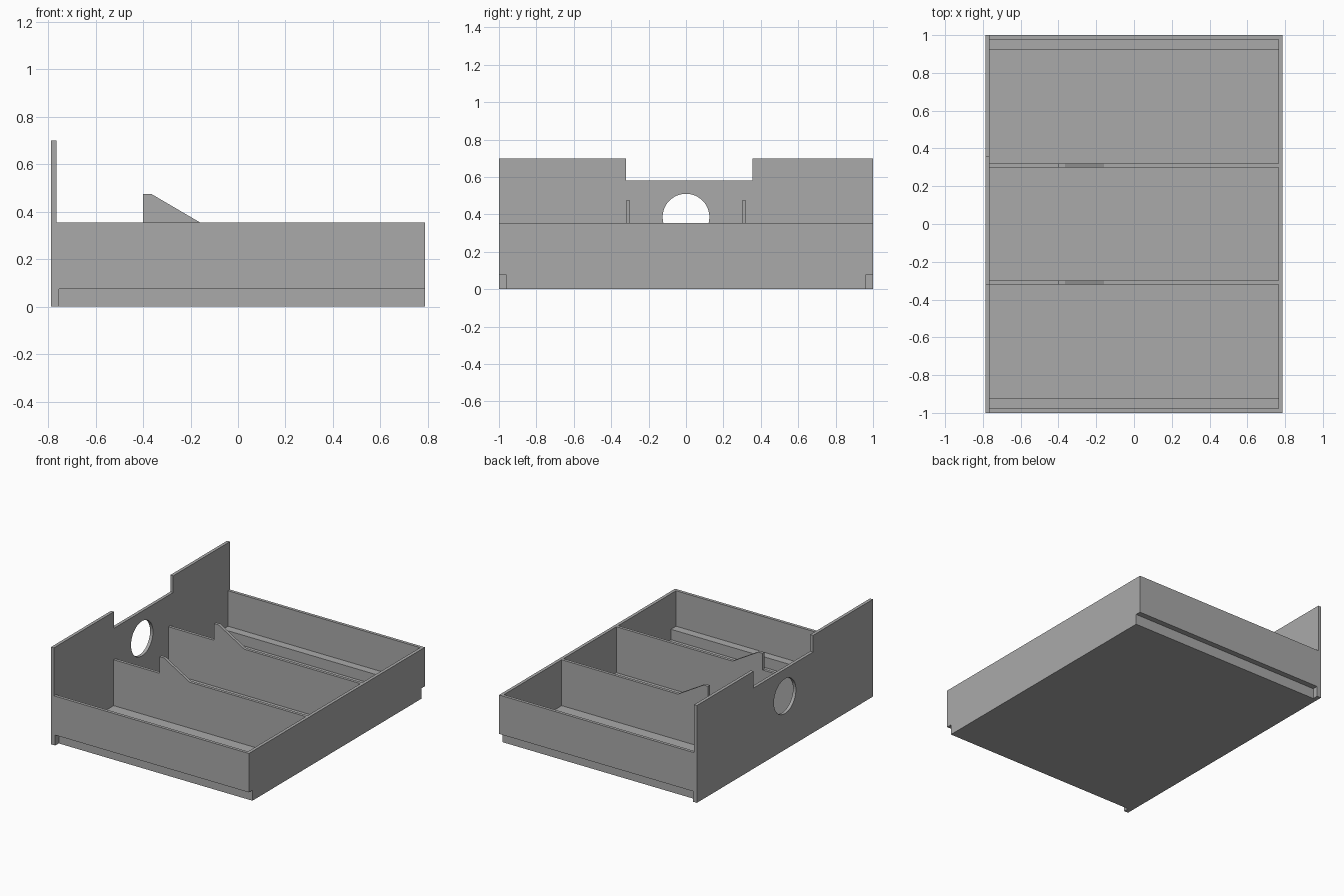
import bpy
import bmesh
import math
from mathutils import Vector

cube = bpy.data.objects.get("Cube")
if cube:
    bpy.data.objects.remove(cube, do_unlink=True)

# Single grey material
grey = bpy.data.materials.new("plain_grey")
grey.use_nodes = True
colour = (0.4, 0.4, 0.4, 1)
grey.diffuse_color = colour
grey.node_tree.nodes["Principled BSDF"].inputs["Base Color"].default_value = colour


def prism(name, outline, start, depth):
    """Extrude a closed outline of 3D points, placed at start, along depth."""
    bm = bmesh.new()
    face = bm.faces.new([bm.verts.new(Vector(p) + Vector(start)) for p in outline])
    result = bmesh.ops.extrude_face_region(bm, geom=[face], use_keep_orig=True)
    moved = [g for g in result["geom"] if isinstance(g, bmesh.types.BMVert)]
    bmesh.ops.translate(bm, verts=moved, vec=depth)
    bmesh.ops.recalc_face_normals(bm, faces=bm.faces)
    mesh = bpy.data.meshes.new(name)
    bm.to_mesh(mesh)
    bm.free()
    mesh.materials.append(grey)
    obj = bpy.data.objects.new(name, mesh)
    bpy.context.collection.objects.link(obj)
    return obj


def cross_section(name, yz, x0, x1):
    return prism(name, [(0, y, z) for y, z in yz], (x0, 0, 0), (x1 - x0, 0, 0))


def mirrored(half):
    """Complete a right-hand half profile with its reflection in y."""
    return half + [(-y, z) for y, z in reversed(half)]


END = 0.787      # half length across x
INNER = 0.764    # inner face of both end panels
RIM = 0.355      # wall height
FLOOR = 0.025
STEP_Y, STEP_Z = 0.96, 0.075   # runner rebate under each side

# Floor, side walls and stepped runner ledges
outside = [(STEP_Y, 0), (STEP_Y, STEP_Z), (1, STEP_Z), (1, RIM)]
inside = [(0.978, RIM), (0.978, 0.1), (0.92, 0.1), (0.92, FLOOR)]
cross_section("tray_body", mirrored(outside + inside), -INNER, INNER)

# Low end panel
cross_section("low_end_panel", mirrored(outside), INNER, END)

# Tall end panel with a notched top
tall = [(-1, 0), (1, 0), (1, 0.7), (0.355, 0.7), (0.355, 0.58),
        (-0.32, 0.58), (-0.32, 0.7), (-1, 0.7)]
panel = cross_section("tall_end_panel", tall, -END, -INNER)

# Round handle hole through the tall panel
ring = [(0.125 * math.cos(math.tau * i / 48), 0.385 + 0.125 * math.sin(math.tau * i / 48))
        for i in range(48)]
cutter = cross_section("hole_cutter", ring, -0.9, -0.7)
cutter.hide_render = True
cut = panel.modifiers.new("handle_hole", "BOOLEAN")
cut.operation = "DIFFERENCE"
cut.solver = "EXACT"
cut.object = cutter
bpy.context.view_layer.objects.active = panel
bpy.ops.object.modifier_apply(modifier=cut.name)
bpy.data.objects.remove(cutter, do_unlink=True)

# Dividers with a raised fin, and the stops closing each rebate
fin = [(-INNER, FLOOR), (INNER, FLOOR), (INNER, RIM), (-0.16, RIM),
       (-0.365, 0.475), (-0.4, 0.475), (-0.4, RIM), (-INNER, RIM)]
for side, label in ((1, "back"), (-1, "front")):
    prism(label + "_divider", [(x, 0, z) for x, z in fin],
          (0, side * 0.3, 0), (0, side * 0.021, 0))
    stop = [(side * y, z) for y, z in
            ((STEP_Y, 0), (1, 0), (1, STEP_Z), (STEP_Y, STEP_Z))]
    cross_section(label + "_rebate_stop", stop, -INNER, -0.754)
